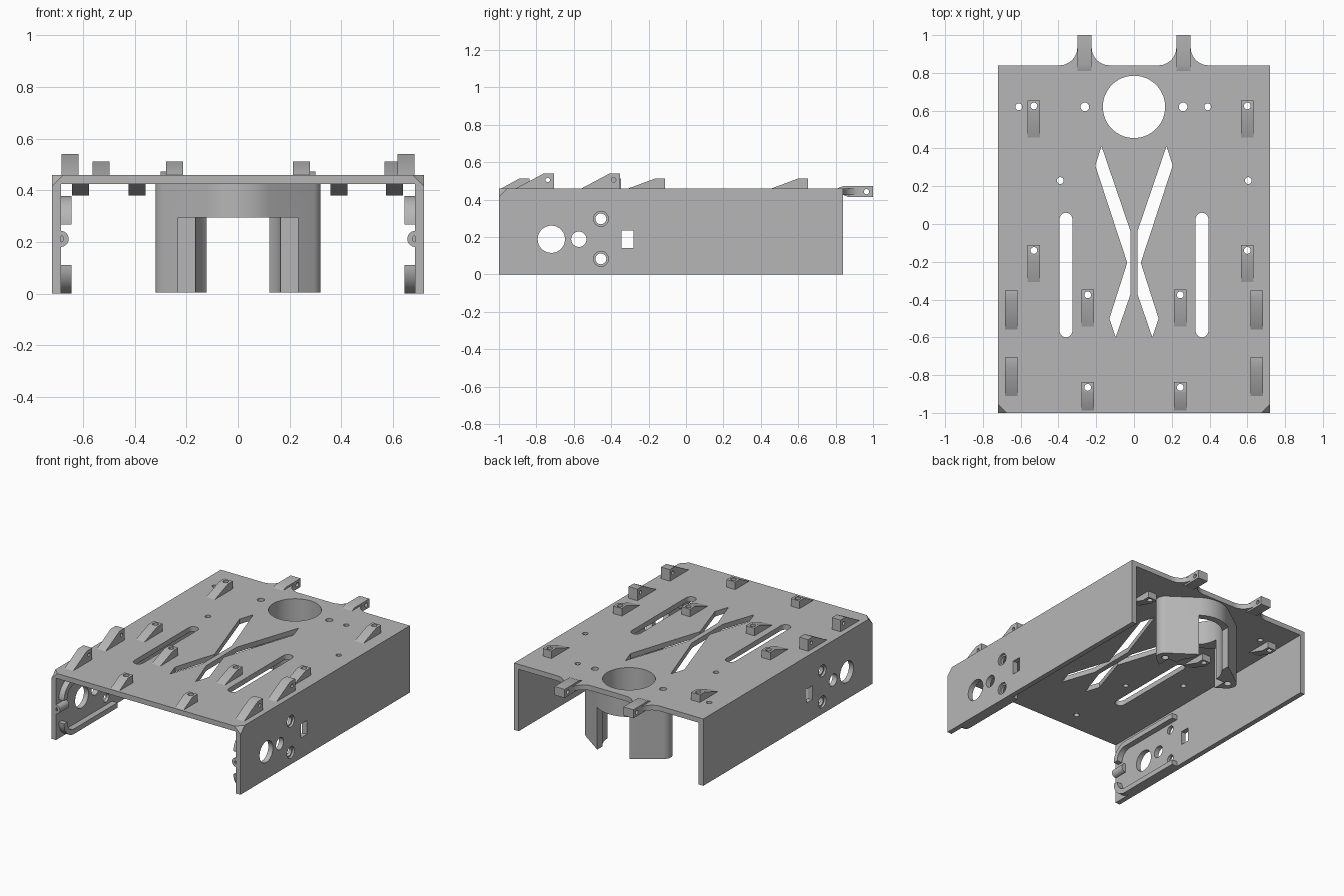
import bpy
import bmesh
from math import cos, sin, pi, radians, acos, hypot

cube = bpy.data.objects.get("Cube")
if cube:
    bpy.data.objects.remove(cube, do_unlink=True)

grey = bpy.data.materials.new("plain_grey")
grey.use_nodes = True
COLOUR = (0.47, 0.47, 0.47, 1)
grey.diffuse_color = COLOUR
grey.node_tree.nodes["Principled BSDF"].inputs["Base Color"].default_value = COLOUR

W, FRONT, BACK, TOP, T = 0.72, -1.0, 0.84, 0.46, 0.035
UNDER = TOP - T
PLACE = {"x": lambda a, b, c: (c, a, b),
         "y": lambda a, b, c: (a, c, b),
         "z": lambda a, b, c: (a, b, c)}


def prism(name, pts, axis, lo, hi):
    """Extrude a closed outline along an axis."""
    bm = bmesh.new()
    ends = [[bm.verts.new(PLACE[axis](a, b, c)) for a, b in pts] for c in (lo, hi)]
    for ring in ends:
        bm.faces.new(ring)
    n = len(pts)
    for i in range(n):
        j = (i + 1) % n
        bm.faces.new((ends[0][i], ends[0][j], ends[1][j], ends[1][i]))
    bmesh.ops.recalc_face_normals(bm, faces=bm.faces)
    mesh = bpy.data.meshes.new(name)
    bm.to_mesh(mesh)
    bm.free()
    mesh.materials.append(grey)
    ob = bpy.data.objects.new(name, mesh)
    bpy.context.collection.objects.link(ob)
    return ob


def arc(cx, cy, r, start, end, n=12):
    angles = [radians(start + (end - start) * i / n) for i in range(n + 1)]
    return [(cx + r * cos(t), cy + r * sin(t)) for t in angles]


def circle(cx, cy, r, n=32):
    return arc(cx, cy, r, 0, 360, n)[:-1]


def rect(a0, a1, b0, b1):
    return [(a0, b0), (a1, b0), (a1, b1), (a0, b1)]


def cut(target, outline, axis, lo, hi):
    """Cut a prism out of the target."""
    cut_with(target, prism("cutter", outline, axis, lo, hi))


def cut_with(target, cutter):
    cutter.hide_render = True
    mod = target.modifiers.new("cut", "BOOLEAN")
    mod.operation, mod.solver, mod.object = "DIFFERENCE", "EXACT", cutter
    bpy.context.view_layer.objects.active = target
    bpy.ops.object.modifier_apply(modifier=mod.name)
    bpy.data.objects.remove(cutter, do_unlink=True)


# Folded tray: top plate with two side walls
inner = W - T
tray = prism("tray", [(-W, 0), (-W, TOP), (W, TOP), (W, 0), (inner, 0),
                      (inner, UNDER), (-inner, UNDER), (-inner, 0)], "y", FRONT, BACK)

# Openings in the top plate
CENTRE = 0.62
plate_holes = [(0, CENTRE, 0.165), (-0.26, CENTRE, 0.023), (0.26, CENTRE, 0.023)]
under_spots = [(0.39, CENTRE), (-0.61, CENTRE), (-0.39, 0.23), (0.605, 0.23)]
top_spots = [(x, y) for y in (0.625, -0.14) for x in (-0.53, 0.6)]
top_spots += [(x, y) for y in (-0.375, -0.865) for x in (-0.245, 0.245)]
plate_holes += [(x, y, 0.018) for x, y in under_spots + top_spots]
for x, y, r in plate_holes:
    cut(tray, circle(x, y, r, 64 if r > 0.1 else 20), "z", 0.4, 0.5)
chevron = [(0.172, 0.412), (0.205, 0.31), (0.036, -0.205), (0.13, -0.5),
           (0.097, -0.6), (0.018, -0.37), (0.018, -0.04)]
for s in (-1, 1):
    cut(tray, [(s * x, y) for x, y in chevron], "z", 0.4, 0.5)
    x = s * 0.36
    slot = arc(x, 0.026, 0.034, 0, 180) + arc(x, -0.566, 0.034, 180, 360)
    cut(tray, slot, "z", 0.4, 0.5)

# Openings in the side walls, cut through both at once
for y, z, r in ((-0.72, 0.188, 0.073), (-0.573, 0.188, 0.041),
                (-0.455, 0.297, 0.029), (-0.455, 0.083, 0.029)):
    cut(tray, circle(y, z, r), "x", -1, 1)
cut(tray, rect(-0.345, -0.28, 0.14, 0.235), "x", -1, 1)
for s in (-1, 1):
    for z in (0.297, 0.083):
        cut(tray, circle(-0.455, z, 0.04), "x", s * (W - 0.015), s * (W + 0.02))

# Clipped front corners
for s in (-1, 1):
    e, k = 0.02, 0.045
    bm = bmesh.new()
    corner = (s * (W + e), FRONT - e, TOP + e)
    reach = k + 3 * e
    vs = [bm.verts.new(corner),
          bm.verts.new((corner[0] - s * reach, corner[1], corner[2])),
          bm.verts.new((corner[0], corner[1] + reach, corner[2])),
          bm.verts.new((corner[0], corner[1], corner[2] - reach))]
    for i, j, m in ((0, 1, 2), (0, 2, 3), (0, 3, 1), (1, 3, 2)):
        bm.faces.new((vs[i], vs[j], vs[m]))
    bmesh.ops.recalc_face_normals(bm, faces=bm.faces)
    mesh = bpy.data.meshes.new("cutter")
    bm.to_mesh(mesh)
    bm.free()
    clip = bpy.data.objects.new("cutter", mesh)
    bpy.context.collection.objects.link(clip)
    cut_with(tray, clip)


def wedge(name, x, back, length, base, rise, flat=0.055):
    """Ramp that climbs towards the back and ends in a flat step."""
    pts = [(back - length, base), (back - flat, base + rise),
           (back, base + rise), (back, base)]
    return prism(name, pts, "x", x - 0.033, x + 0.033)


# Small ramps with upright screw holes, above and below the plate
for i, (x, y) in enumerate(top_spots):
    length = 0.15 if y < -0.8 else 0.195
    ob = wedge(f"top_ramp_{i + 1}", x, y + 0.028, length, TOP, 0.052)
    cut(ob, circle(x, y, 0.018, 20), "z", 0.4, 0.6)
for i, (x, y) in enumerate(under_spots):
    ob = wedge(f"under_ramp_{i + 1}", x, y + 0.028, 0.195, UNDER, -0.045)
    cut(ob, circle(x, y, 0.018, 20), "z", 0.3, 0.5)

for s, side in ((-1, "right"), (1, "left")):
    # Tall edge ramps with cross holes
    for end, back in (("front", -0.705), ("middle", -0.353)):
        ob = wedge(f"{side}_{end}_edge_ramp", s * 0.65, back, 0.205, TOP, 0.08)
        cut(ob, circle(back - 0.034, 0.505, 0.012, 20), "x", -1, 1)

    # Back hinge tab with a flared root
    x, half, r = s * 0.262, 0.038, 0.095
    flare = arc(x + half + r, BACK + r, r, 270, 180) + arc(x - half - r, BACK + r, r, 0, -90)
    prism(f"{side}_tab_flare", flare, "z", UNDER, TOP)
    profile = [(0.81, TOP), (0.84, 0.472), (1.0, 0.472), (1.0, 0.413),
               (0.87, 0.413), (0.84, UNDER), (0.81, UNDER)]
    tab = prism(f"{side}_hinge_tab", profile, "x", x - half, x + half)
    cut(tab, circle(0.965, 0.442, 0.014, 20), "x", -1, 1)

    # Curved guide rails inside the wall
    lower = [(-0.39, 0.0)] + arc(-0.86, 0.11, 0.11, 270, 180)
    lower += arc(-0.86, 0.11, 0.075, 180, 270) + [(-0.39, 0.035)]
    x0, x1 = sorted((s * 0.69, s * 0.645))
    prism(f"{side}_lower_rail", lower, "x", x0, x1)
    prism(f"{side}_upper_rail", [(y, 0.378 - z) for y, z in lower], "x", x0, x1)

    # Hollow pin at the front of the wall
    pin = prism(f"{side}_front_pin", circle(s * 0.686, 0.212, 0.031), "y", FRONT, -0.9)
    cut(pin, circle(s * 0.686, 0.212, 0.012, 20), "y", -1.1, -0.92)

# Round holder under the plate: ring with two screw ears, cut into legs
R, ear, d = 0.21, 0.06, 0.26
a = acos((R - ear) / d) * 180 / pi
outline = (arc(0, CENTRE, R, a, 180 - a, 24) + arc(-d, CENTRE, ear, 180 - a, 180 + a)
           + arc(0, CENTRE, R, 180 + a, 360 - a, 24) + arc(d, CENTRE, ear, -a, a))
holder = prism("round_holder", outline, "z", 0.005, UNDER)
cut(holder, circle(0, CENTRE, 0.165, 64), "z", -0.1, 0.5)
cut(holder, rect(-0.122, 0.122, CENTRE - 0.01, 0.95), "z", -0.1, 0.295)
cut(holder, rect(-0.232, 0.232, 0.3, CENTRE), "z", -0.1, 0.295)
for s in (-1, 1):
    cut(holder, circle(s * d, CENTRE, 0.023, 20), "z", -0.1, 0.5)

# Smooth the round surfaces, keep edges sharp
bpy.ops.object.select_all(action="DESELECT")
for ob in bpy.context.collection.objects:
    if ob.type == "MESH" and grey.name in ob.data.materials:
        ob.select_set(True)
        bpy.context.view_layer.objects.active = ob
bpy.ops.object.shade_smooth_by_angle(angle=radians(30))
